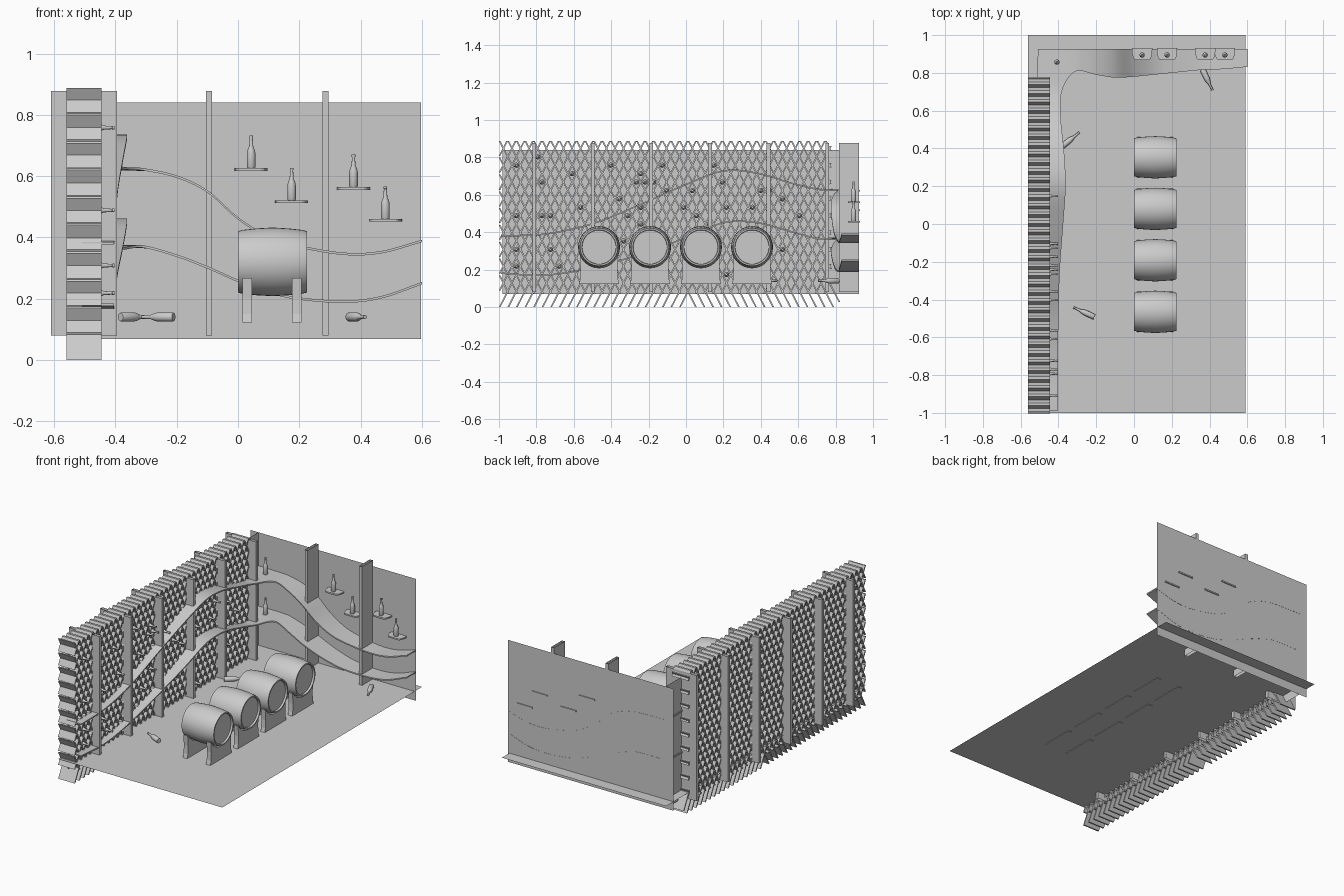
import bpy, bmesh, math
from mathutils import Vector, Matrix

if "Cube" in bpy.data.objects:
    bpy.data.objects.remove(bpy.data.objects["Cube"])


def finish(bm, name, smooth=False):
    bmesh.ops.recalc_face_normals(bm, faces=bm.faces)
    me = bpy.data.meshes.new(name)
    bm.to_mesh(me)
    bm.free()
    ob = bpy.data.objects.new(name, me)
    bpy.context.collection.objects.link(ob)
    if smooth:
        bpy.ops.object.select_all(action='DESELECT')
        ob.select_set(True)
        bpy.context.view_layer.objects.active = ob
        bpy.ops.object.shade_smooth_by_angle(angle=math.radians(40))
    return ob


def panel(name, corners):
    bm = bmesh.new()
    bm.faces.new([bm.verts.new(c) for c in corners])
    return finish(bm, name)


def prism(bm, pts, offset):
    """Extrude a closed outline along offset."""
    off = Vector(offset)
    a = [bm.verts.new(p) for p in pts]
    b = [bm.verts.new(Vector(p) + off) for p in pts]
    bm.faces.new(a)
    bm.faces.new(b[::-1])
    for i in range(len(a)):
        j = (i + 1) % len(a)
        bm.faces.new((a[i], b[i], b[j], a[j]))


def post(name, x0, x1, y0, y1):
    """Upright hollow plank with open ends."""
    bm = bmesh.new()
    ring = [(x0, y0), (x1, y0), (x1, y1), (x0, y1)]
    lo = [bm.verts.new((x, y, 0.08)) for x, y in ring]
    hi = [bm.verts.new((x, y, 0.877)) for x, y in ring]
    for i in range(4):
        j = (i + 1) % 4
        bm.faces.new((lo[i], lo[j], hi[j], hi[i]))
    finish(bm, name)


def lathe(name, profile, origin, direction, n):
    """Revolve (radius, height) points around direction."""
    bm = bmesh.new()
    rot = Vector((0, 0, 1)).rotation_difference(Vector(direction)).to_matrix().to_4x4()
    rings = []
    for r, h in profile:
        k = 1 if r == 0 else n
        rings.append([bm.verts.new((r * math.cos(2 * math.pi * i / n),
                                    r * math.sin(2 * math.pi * i / n), h)) for i in range(k)])
    for a, b in zip(rings, rings[1:]):
        for i in range(n):
            j = (i + 1) % n
            q = [a[i % len(a)], a[j % len(a)], b[j % len(b)], b[i % len(b)]]
            bm.faces.new(list(dict.fromkeys(q)))
    bm.transform(Matrix.Translation(origin) @ rot)
    return finish(bm, name, True)


def smooth_path(pts, steps=8):
    """Catmull-Rom sampling of tuples."""
    P = [Vector(p) for p in pts]
    P = [2 * P[0] - P[1]] + P + [2 * P[-1] - P[-2]]
    out = []
    for i in range(1, len(P) - 2):
        a, b, c, d = P[i - 1:i + 3]
        for s in range(steps):
            t = s / steps
            out.append(0.5 * (2 * b + (c - a) * t + (2 * a - 5 * b + 4 * c - d) * t * t
                              + (3 * b - a - 3 * c + d) * t ** 3))
    return out + [P[-2]]


# floor and two walls
panel("floor", [(-.56, -1, .125), (.59, -1, .125), (.59, 1, .125), (-.56, 1, .125)])
panel("back_wall", [(-.56, .925, .068), (.598, .925, .068), (.598, .925, .84), (-.56, .925, .84)])
panel("side_wall", [(-.505, -.98, .068), (-.505, .925, .068), (-.505, .925, .84), (-.505, -.98, .84)])

# upright planks
for i in range(6):
    y = -.812 + i * .3134
    post("side_post", -.61, -.395, y - .01, y + .01)
for x in (-.095, .286):
    post("back_post", x - .01, x + .01, .818, .926)

# diagonal lattice rack
CW, CH, YC, ZC = .0459, .09, -.219, .668
bm = bmesh.new()
t = .0045
for s in (1, -1):
    for k in range(-40, 50):
        c = YC + CW * (k + .5)
        line = lambda z: c + s * (z - ZC) * CW / CH
        low = 0.0 if (line(0.035) < 0) == (s == 1) else .07
        ok = [low + (.888 - low) * i / 200 for i in range(201)]
        ok = [z for z in ok if -.998 <= line(z) <= (.775 if z > .07 else .82)]
        if len(ok) < 6:
            continue
        z0, z1 = ok[0], ok[-1]
        prism(bm, [(-.56, line(z0) - t, z0), (-.56, line(z0) + t, z0),
                   (-.56, line(z1) + t, z1), (-.56, line(z1) - t, z1)], (.115, 0, 0))
finish(bm, "lattice_rack")

# barrels and their cradles
half = [(0, .012), (.09, .012), (.092, 0), (.1, 0), (.104, .014), (.109, .06), (.112, .1125)]
barrel = half + [(r, .225 - h) for r, h in half[-2::-1]]
BZ = .32
for y in (.353, .08, -.192, -.465):
    lathe("barrel", barrel, (0, y, BZ), (1, 0, 0), 40)
    bm = bmesh.new()
    arc = [math.radians(-28 - 124 * i / 16) for i in range(17)]
    outline = [(-.108, .122), (.108, .122), (.101, .15), (.098, .2), (.103, .267)]
    outline += [(.11 * math.cos(a), BZ - .001 + .11 * math.sin(a)) for a in arc]
    outline += [(-.103, .267), (-.098, .2), (-.101, .15)]
    for x in (.015, .177):
        prism(bm, [(x, y + p, z) for p, z in outline], (.03, 0, 0))
    finish(bm, "barrel_cradle")

# wavy ribbon shelves running along both walls: outer edge x, y, then upper and lower height
edge = [(-.405, -.99, .38, .18), (-.403, -.75, .39, .17), (-.4, -.5, .445, .21), (-.393, -.25, .545, .28),
        (-.375, 0, .655, .37), (-.362, .2, .727, .45), (-.37, .38, .715, .45), (-.388, .57, .66, .40),
        (-.38, .71, .628, .365), (-.31, .808, .622, .37), (-.2, .79, .598, .34), (-.1, .775, .55, .302),
        (0, .78, .462, .258), (.1, .79, .40, .222), (.2, .8, .37, .2), (.35, .815, .346, .19),
        (.47, .82, .352, .205), (.6, .832, .388, .25)]
samples = smooth_path(edge_4 := [Vector(e) for e in edge])
for name, idx in (("upper_ribbon_shelf", 2), ("lower_ribbon_shelf", 3)):
    bm = bmesh.new()
    prev = None
    corner = False
    for p in samples:
        x, y, z = p[0], p[1], p[idx]
        if y < .7 and x < -.36:
            w = (-.51, y, z)
        elif x < -.3:
            f = min(1, max(0, (x + .385) / .085))
            w = (-.51, .7 + .226 * f * 2, z) if f < .5 else (-.51 + .21 * (2 * f - 1), .926, z)
        else:
            w = (x, .926, z)
        row = [bm.verts.new((x, y, z + dz)) for dz in (-.004, .004)]
        row += [bm.verts.new((w[0], w[1], z + dz)) for dz in (.004, -.004)]
        if prev:
            for i in range(4):
                j = (i + 1) % 4
                bm.faces.new((prev[i], prev[j], row[j], row[i]))
        else:
            bm.faces.new(row)
        prev = row
    bm.faces.new(prev)
    finish(bm, name, True)

# bottles
bottle = [(0, 0), (.0125, 0), (.014, .003), (.014, .048), (.012, .058), (.0065, .072),
          (.005, .098), (.006, .099), (.006, .106), (0, .106)]
big = [(r * 1.08, h * 1.15) for r, h in bottle]

# wall tabs, each with a standing bottle
for x, z in ((.043, .622), (.175, .517), (.377, .56), (.481, .456)):
    bm = bmesh.new()
    right = [(.054, .931), (.053, .905), (.048, .882), (.042, .872), (.034, .867)]
    shape = right + [(-a, b) for a, b in right[::-1]]
    prism(bm, [(x + a, b, z - .005) for a, b in shape], (0, 0, .009))
    finish(bm, "bottle_tab")
    lathe("tab_bottle", bottle, (x, .895, z + .004), (0, 0, 1), 16)

# bottles on the ribbon corner
for z in (.627, .372):
    lathe("corner_bottle", bottle, (-.408, .857, z), (0, 0, 1), 16)

# bottles lying on the floor
for x, y, dx, dy in ((-.21, -.492, -.12, .055), (-.383, .408, .08, .066), (.363, .818, .055, -.115)):
    lathe("floor_bottle", big, (x, y, .14), (dx, dy, 0), 16)

# bottles stored in the rack with necks pointing out
stored = [(-.89, .76), (-.77, .8), (-.79, .67), (-.6, .72), (-.42, .76), (-.24, .72), (-.26, .67),
          (-.22, .67), (-.17, .67), (-.13, .76), (-.1, .63), (.03, .63), (.13, .76), (.18, .67),
          (.39, .63), (.43, .63), (-.89, .49), (-.79, .49), (-.74, .49), (-.55, .53), (-.37, .58),
          (-.29, .49), (-.24, .45), (-.22, .53), (0, .53), (.04, .49), (.13, .45), (.21, .53),
          (.52, .58), (.62, .49), (-.89, .22), (-.89, .31), (-.68, .22), (-.34, .35), (.23, .17),
          (.52, .31), (.35, .53), (-.74, .31)]
for y, z in stored:
    row = round((z - ZC) / (CH / 2))
    shift = (row % 2) * .5
    col = round((y - YC) / CW - shift) + shift
    lathe("stored_bottle", bottle, (-.509, YC + col * CW, ZC + row * CH / 2), (1, 0, 0), 14)
